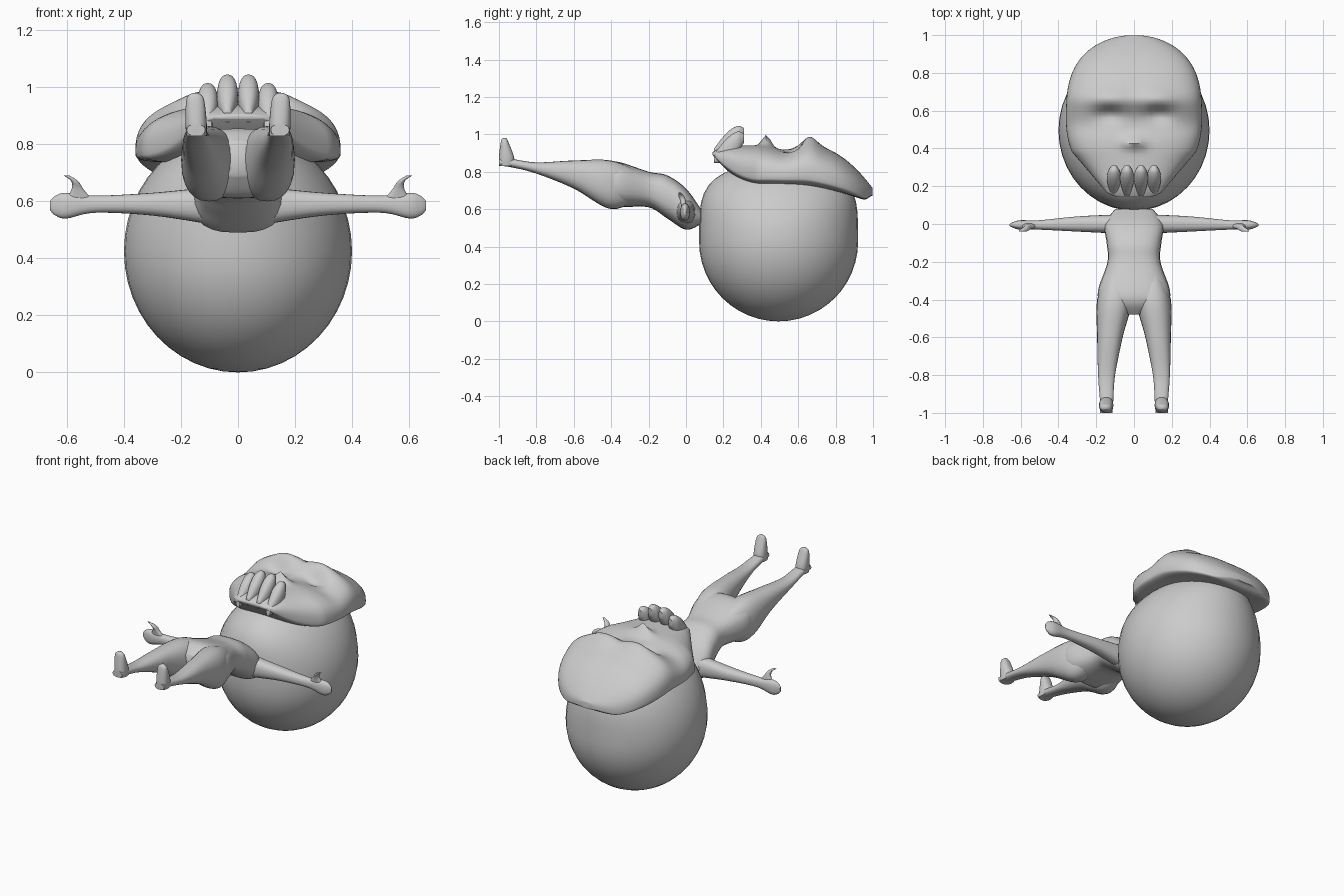
import bpy, bmesh
from math import cos, sin, pi, exp, sqrt
from mathutils import Vector

cube = bpy.data.objects.get("Cube")
if cube:
    bpy.data.objects.remove(cube)

grey = bpy.data.materials.new("clay grey")
grey.use_nodes = True
shade = (0.6, 0.6, 0.6, 1)
grey.diffuse_color = shade
grey.node_tree.nodes["Principled BSDF"].inputs["Base Color"].default_value = shade


def signed_power(value, power):
    return abs(value) ** power * (1 if value >= 0 else -1)


def bump(value, centre, width):
    return exp(-((value - centre) / width) ** 2)


def finish(name, bm):
    bmesh.ops.recalc_face_normals(bm, faces=bm.faces)
    mesh = bpy.data.meshes.new(name)
    bm.to_mesh(mesh)
    bm.free()
    mesh.materials.append(grey)
    mesh.shade_smooth()
    mesh.set_sharp_from_angle(angle=pi / 3)
    obj = bpy.data.objects.new(name, mesh)
    bpy.context.collection.objects.link(obj)


def skin(name, rings):
    """Join equal rings of points into a closed surface."""
    bm = bmesh.new()
    rings = [[bm.verts.new(point) for point in ring] for ring in rings]
    count = len(rings[0])
    for near, far in zip(rings, rings[1:]):
        for i in range(count):
            bm.faces.new((near[i - 1], near[i], far[i], far[i - 1]))
    bm.faces.new(rings[0])
    bm.faces.new(rings[-1])
    finish(name, bm)


def smooth_sections(sections, steps=6):
    """Pass a smooth curve through the given sections."""
    keys = [Vector(section) for section in sections]
    keys = [keys[0], *keys, keys[-1]]
    for before, start, end, after in zip(keys, keys[1:], keys[2:], keys[3:]):
        leave, arrive = (end - before) / 2, (after - start) / 2
        for step in range(steps):
            t = step / steps
            ease = t * t * (3 - 2 * t)
            yield (start * (1 - ease) + end * ease
                   + leave * t * (1 - t) ** 2 - arrive * t * t * (1 - t))
    yield keys[-1]


def loft(name, axis, sections, side=1, sides=24, power=0.85):
    """Each section is its position on the axis, then low and high of both other axes."""
    first, second = [k for k in range(3) if k != axis]
    rings = []
    for position, left, right, bottom, top in smooth_sections(sections):
        ring = []
        for i in range(sides):
            angle = 2 * pi * i / sides
            point = Vector()
            point[axis] = position
            point[first] = (left + right + (right - left) * signed_power(cos(angle), power)) / 2
            point[second] = (bottom + top + (top - bottom) * signed_power(sin(angle), power)) / 2
            point.x *= side
            ring.append(point)
        rings.append(ring)
    skin(name, rings)


# Round head, fuller front to back in its upper half
bm = bmesh.new()
bmesh.ops.create_uvsphere(bm, u_segments=40, v_segments=24, radius=1)
for v in bm.verts:
    v.co.y *= 1 + 0.5 * max(0, v.co.z) ** 2
bmesh.ops.scale(bm, vec=(0.4, 0.425, 0.425), verts=bm.verts)
bmesh.ops.translate(bm, vec=(0, 0.495, 0.425), verts=bm.verts)
finish("head", bm)


# Domed face with a brow, eye hollows, nose and tapering jaw
def face_width(y):
    if y > 0.55:
        return 0.36 * sqrt(1 - ((y - 0.55) / 0.45) ** 3)
    return min(0.36 * sqrt(1 - ((0.55 - y) / 0.42) ** 2), 0.14 + 0.85 * (y - 0.16))


def face_rim(y):
    return (0.73 + 2.4 * max(0, 0.4 - y) ** 2 - 0.4 * max(0, y - 0.5) ** 2
            + 0.04 * bump(y, 1, 0.03))


def face_crown(y):
    return (0.94 - 2 * max(0, y - 0.66) ** 2 - 3 * max(0, 0.25 - y) ** 2
            + 0.03 * bump(y, 0.66, 0.06) - 0.02 * bump(y, 0.52, 0.06))


def face_detail(x, y):
    nose = 0.06 * bump(x, 0, 0.045) * bump(y, 0.43, 0.03)
    brow = 0.025 * bump(abs(x), 0.13, 0.09) * bump(y, 0.66, 0.05)
    eye = 0.045 * bump(abs(x), 0.13, 0.07) * bump(y, 0.58, 0.04)
    crease = 0.008 * bump(x, 0, 0.02) * bump(y, 0.65, 0.15)
    return nose + brow - eye - crease


rings = []
rows, columns = 60, 72
for row in range(rows):
    y = 0.57 - 0.428 * cos(pi * (row + 0.5) / rows)
    width, rim, crown = face_width(y), face_rim(y), face_crown(y)
    edge = rim + (crown - rim) * 0.25
    ring = []
    for i in range(columns):
        angle = 2 * pi * i / columns
        x, lift = width * signed_power(cos(angle), 0.8), sin(angle)
        if lift > 0:
            z = edge + (crown - edge) * lift ** 0.8 + face_detail(x, y) * lift
        else:
            z = edge - (edge - rim) * abs(lift) ** 0.4
        ring.append((x, y, z))
    rings.append(ring)
skin("face", rings)

# Body and limbs, running from the neck down to the feet
torso = [(0.08, 0.1, 0.52, 0.6), (0, 0.155, 0.49, 0.71), (-0.1, 0.145, 0.55, 0.78),
         (-0.2, 0.14, 0.61, 0.8), (-0.35, 0.19, 0.61, 0.85), (-0.42, 0.17, 0.62, 0.85),
         (-0.48, 0.05, 0.69, 0.81)]
loft("torso", 1, [(y, -width, width, low, high) for y, width, low, high in torso], power=0.75)

leg = [(-0.25, 0.04, 0.14, 0.66, 0.8), (-0.4, 0.01, 0.195, 0.6, 0.86),
       (-0.6, 0.06, 0.195, 0.71, 0.86), (-0.8, 0.1, 0.19, 0.79, 0.85),
       (-0.94, 0.11, 0.18, 0.825, 0.87), (-1, 0.115, 0.18, 0.83, 0.87)]
foot = [(0.83, 0.11, 0.18, -1, -0.92), (0.88, 0.11, 0.185, -1, -0.92),
        (0.96, 0.12, 0.18, -0.99, -0.95), (0.98, 0.14, 0.16, -0.98, -0.96)]
arm = [(0.1, -0.05, 0.05, 0.52, 0.65), (0.3, -0.04, 0.04, 0.55, 0.63),
       (0.5, -0.03, 0.02, 0.56, 0.62), (0.6, -0.03, 0.02, 0.54, 0.63),
       (0.64, -0.02, 0.01, 0.55, 0.62), (0.66, -0.01, 0, 0.57, 0.6)]
thumb = [(0.58, 0.49, 0.62, -0.02, 0.01), (0.64, 0.54, 0.585, -0.03, 0),
         (0.67, 0.56, 0.585, -0.04, -0.01), (0.69, 0.59, 0.61, -0.04, -0.03)]

for side, label in ((1, "left"), (-1, "right")):
    loft(f"{label}_leg", 1, leg, side)
    loft(f"{label}_foot", 2, foot, side)
    loft(f"{label}_arm", 0, arm, side)
    loft(f"{label}_thumb", 2, thumb, side)

    # Pointed teeth slanting up from the jaw, the outer pair set lower
    for place, centre, drop in (("inner", 0.037, 0), ("outer", 0.106, 0.03)):
        tooth = []
        for step in range(7):
            t = step / 6
            swell = sqrt(sin(pi * (0.04 + 0.92 * t ** 1.3)))
            middle = 0.9 + 0.11 * t - drop
            tooth.append((0.15 + 0.16 * t, centre - 0.037 * swell, centre + 0.037 * swell,
                          middle - 0.065 * swell, middle + 0.065 * swell))
        loft(f"{label}_{place}_tooth", 1, tooth, side)
